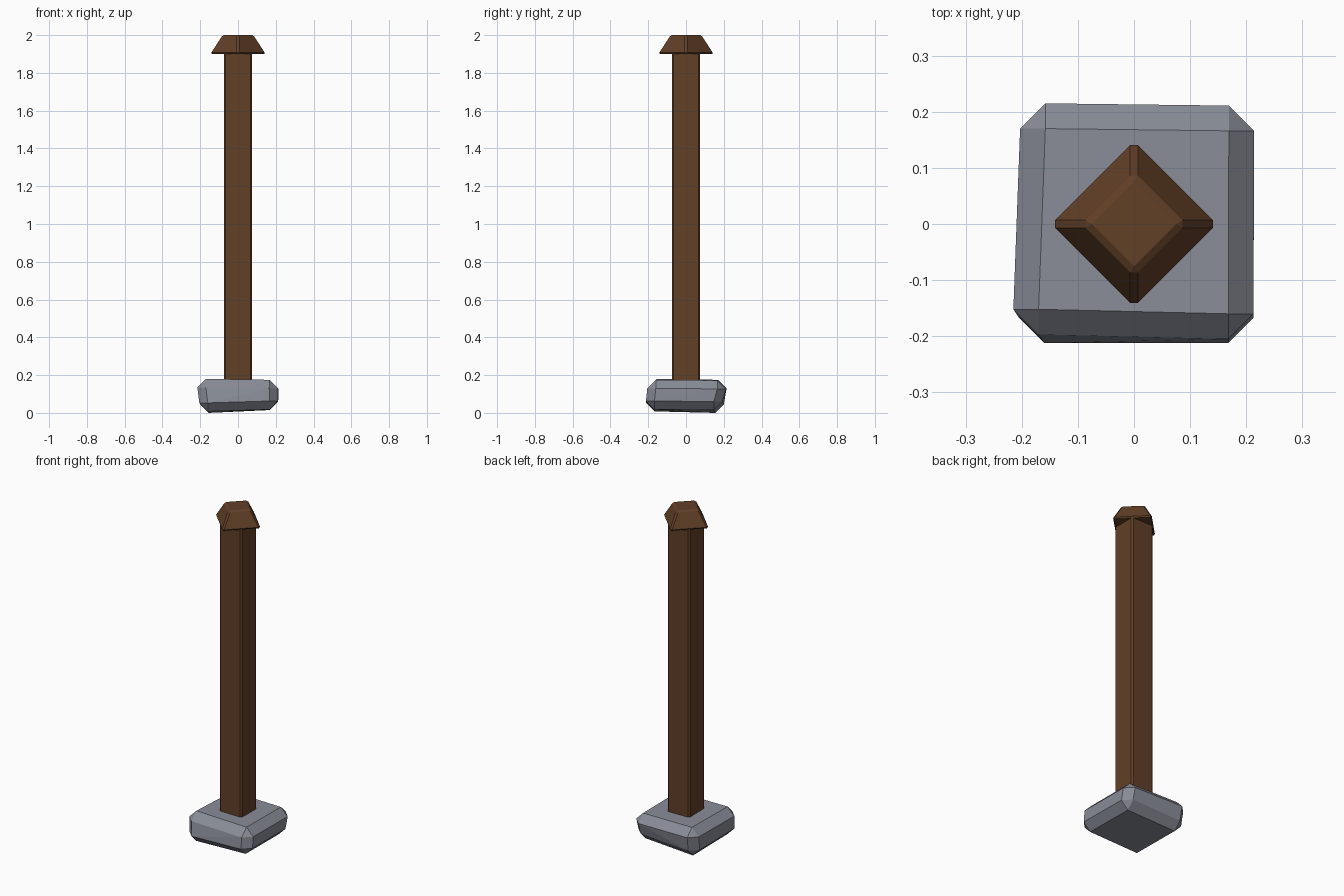
import bpy, bmesh
from mathutils import Matrix

if "Cube" in bpy.data.objects:
    bpy.data.objects.remove(bpy.data.objects["Cube"])


def material(name, rgb):
    m = bpy.data.materials.new(name)
    m.diffuse_color = (*rgb, 1)
    m.use_nodes = True
    m.node_tree.nodes["Principled BSDF"].inputs["Base Color"].default_value = m.diffuse_color
    return m


wood = material("dark_wood", (0.12, 0.05, 0.02))
stone = material("stone", (0.25, 0.265, 0.31))


def finish(bm, name, mat, bevel=0):
    if bevel:
        bmesh.ops.bevel(bm, geom=bm.edges[:], offset=bevel, segments=1,
                        profile=0.5, affect='EDGES')
    bmesh.ops.recalc_face_normals(bm, faces=bm.faces[:])
    mesh = bpy.data.meshes.new(name)
    bm.to_mesh(mesh)
    bm.free()
    mesh.materials.append(mat)
    obj = bpy.data.objects.new(name, mesh)
    bpy.context.collection.objects.link(obj)
    return obj


# Rough stone foot: eight uneven corners, each cut off into three points
corners = [
    (-.203, .215, .175), (.214, .211, .172), (.213, -.205, .175), (-.215, -.197, .18),
    (-.200, .200, .000), (.212, .192, .015), (.213, -.212, .018), (-.205, -.212, .008),
]
cut = 0.045
bm = bmesh.new()
for x, y, z in corners:
    dx = -cut if x > 0 else cut
    dy = -cut if y > 0 else cut
    dz = -cut if z > 0.1 else cut
    for p in ((x, y + dy, z + dz), (x + dx, y, z + dz), (x + dx, y + dy, z)):
        bm.verts.new(p)
bmesh.ops.convex_hull(bm, input=bm.verts[:])
bmesh.ops.dissolve_limit(bm, angle_limit=0.03, verts=bm.verts[:], edges=bm.edges[:])
finish(bm, "stone_foot", stone)

# Square post with narrow chamfers
bottom, top = 0.1, 1.92
bm = bmesh.new()
bmesh.ops.create_cube(bm, size=1, matrix=Matrix.Translation((0, 0, (bottom + top) / 2))
                      @ Matrix.Diagonal((0.15, 0.15, top - bottom, 1)))
finish(bm, "post", wood, 0.01)

# Diamond-set tapered cap
bm = bmesh.new()
bmesh.ops.create_cone(bm, cap_ends=True, segments=4, radius1=0.153, radius2=0.088,
                      depth=0.1, matrix=Matrix.Translation((0, 0, 1.95)))
finish(bm, "post_cap", wood, 0.009)
